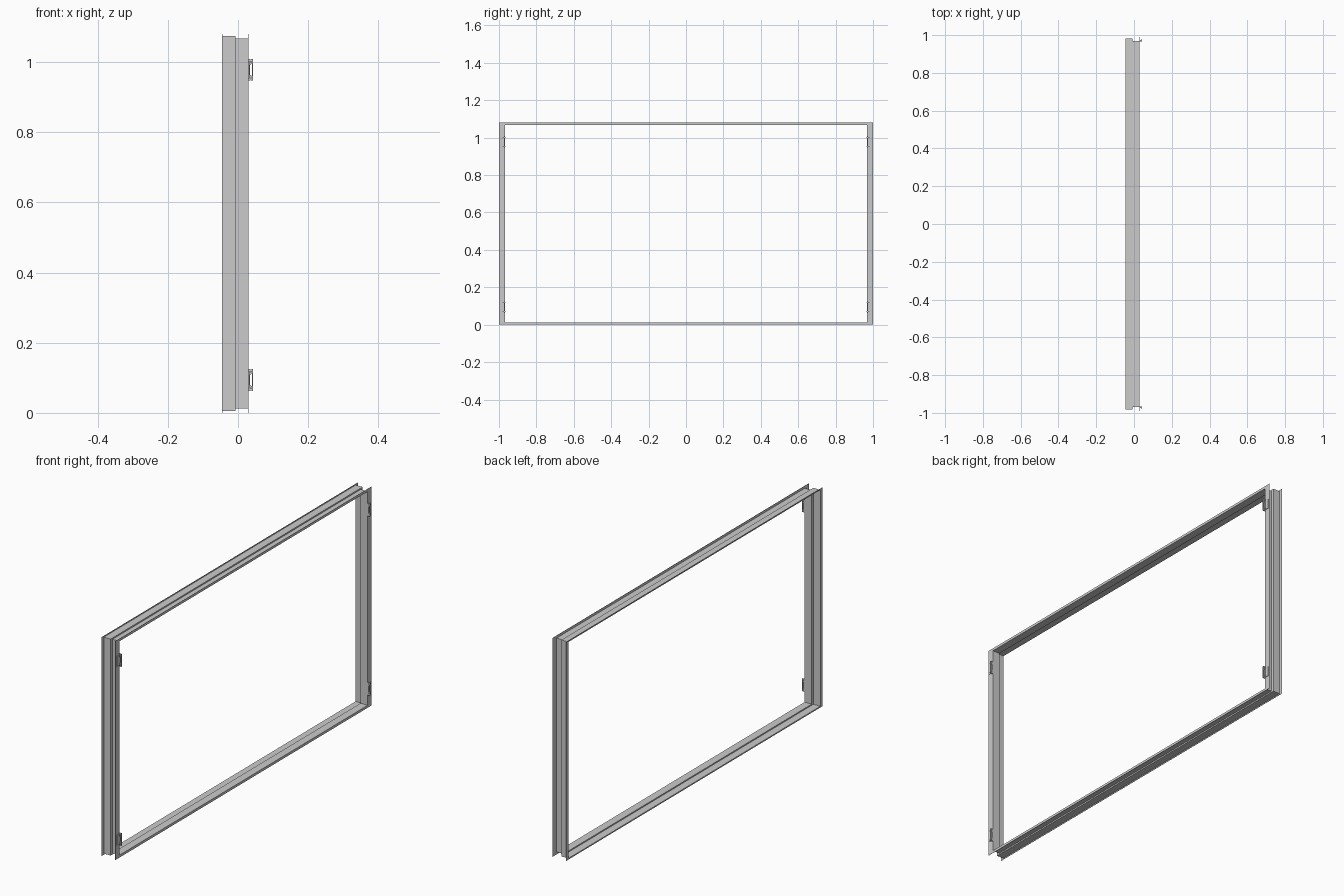
import bpy, bmesh

if "Cube" in bpy.data.objects:
    bpy.data.objects.remove(bpy.data.objects["Cube"])

HALF_Y, HEIGHT = 1.0, 1.08
SHEET = 0.0012


def finish(bm, name):
    bmesh.ops.recalc_face_normals(bm, faces=bm.faces)
    mesh = bpy.data.meshes.new(name)
    bm.to_mesh(mesh)
    bm.free()
    obj = bpy.data.objects.new(name, mesh)
    bpy.context.collection.objects.link(obj)
    return obj


def prism(bm, outline, y0, y1):
    """Extrude an x/z outline from y0 to y1."""
    verts = [bm.verts.new((x, y0, z)) for x, z in outline]
    face = bm.faces.new(verts)
    new = bmesh.ops.extrude_face_region(bm, geom=[face])["geom"]
    bmesh.ops.translate(bm, vec=(0, y1 - y0, 0),
                        verts=[v for v in new if isinstance(v, bmesh.types.BMVert)])


def rect(x0, x1, z0, z1):
    return [(x0, z0), (x1, z0), (x1, z1), (x0, z1)]


# Stepped sheet-metal frame: (depth, inset at the sides, inset at top and bottom)
profile = [(-0.045, 0.0, 0.0), (-0.045, 0.0175, 0.006), (-0.008, 0.0175, 0.006),
           (-0.008, 0.032, 0.0122), (0.0295, 0.032, 0.0122), (0.0295, 0.0, 0.0)]
bm = bmesh.new()
rings = []
for x, iy, iz in profile:
    y, z0, z1 = HALF_Y - iy, iz, HEIGHT - iz
    rings.append([bm.verts.new((x, *p)) for p in ((-y, z0), (y, z0), (y, z1), (-y, z1))])
for a, b in zip(rings, rings[1:]):
    for i in range(4):
        j = (i + 1) % 4
        bm.faces.new((a[i], a[j], b[j], b[i]))
frame = finish(bm, "window_frame")
mod = frame.modifiers.new("sheet", "SOLIDIFY")
mod.thickness = SHEET
mod.offset = 0


# Corner brackets on the front flange
def bracket(name, side, zc):
    bm = bmesh.new()
    h = 0.031
    # mounting plate lying along the flange
    prism(bm, rect(0.0298, 0.033, zc - h * 0.8, zc + h * 0.8), side * 0.971, side * 0.991)
    # upright web made of a back strip, two tapered ears and a front strip
    y0, y1 = side * 0.967, side * 0.973
    prism(bm, rect(0.0298, 0.0345, zc - h, zc + h), y0, y1)
    prism(bm, rect(0.040, 0.043, zc - h, zc + h), y0, y1)
    for s in (-1, 1):
        prism(bm, [(0.0345, zc + s * h * 0.95), (0.040, zc + s * h),
                   (0.040, zc + s * h * 0.6), (0.0345, zc + s * h * 0.45)], y0, y1)
        # fixing studs
        prism(bm, rect(0.036, 0.039, zc + s * h * 0.75 - 0.002, zc + s * h * 0.75 + 0.002),
              side * 0.965, side * 0.980)
    return finish(bm, name)


for side, side_name in ((-1, "front"), (1, "back")):
    for zc, level in ((0.094, "lower"), (0.978, "upper")):
        bracket(f"bracket_{side_name}_{level}", side, zc)
